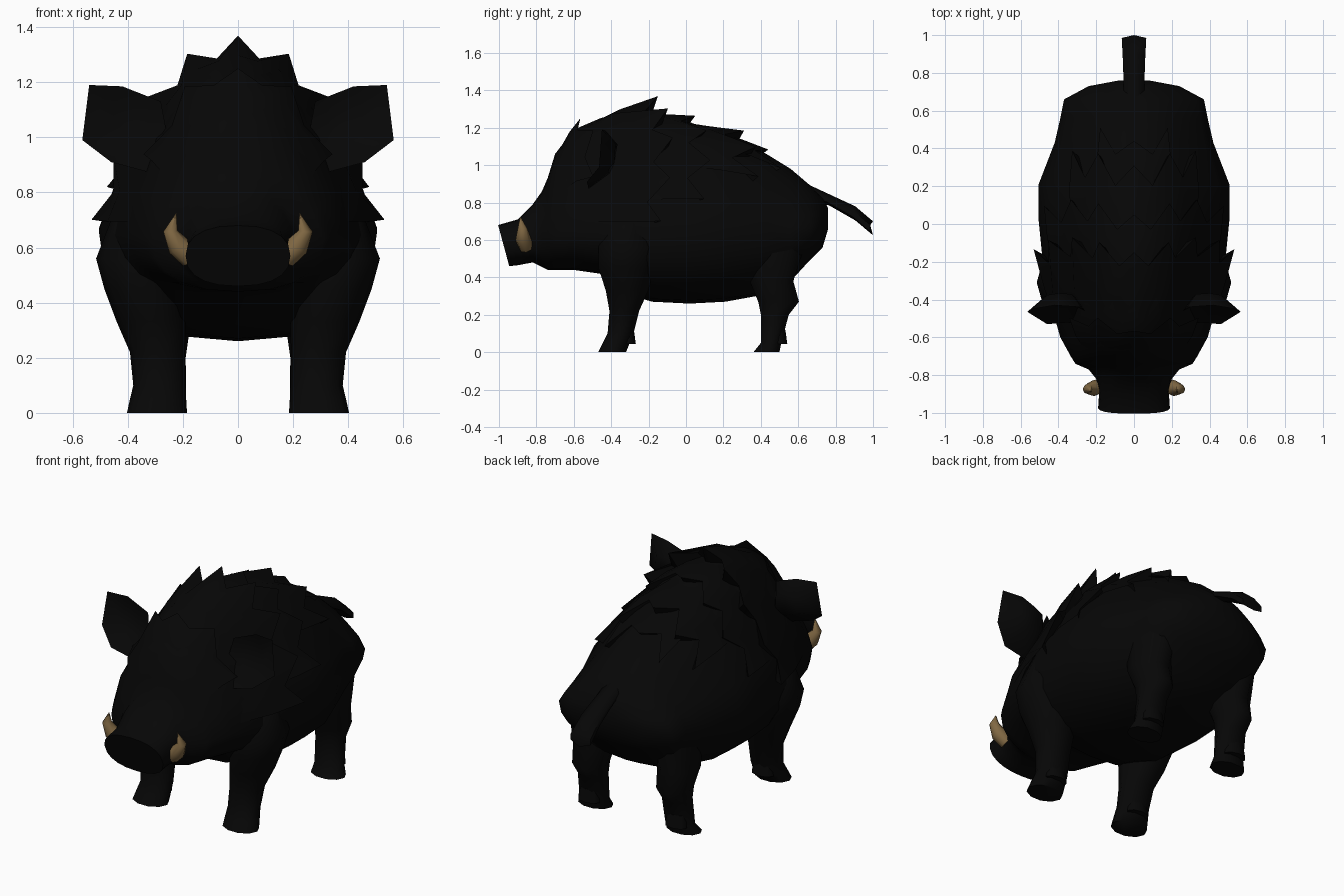
import bpy, bmesh, math
from mathutils import Vector

cube = bpy.data.objects.get("Cube")
if cube:
    bpy.data.objects.remove(cube, do_unlink=True)


def material(name, rgb):
    m = bpy.data.materials.new(name)
    m.use_nodes = True
    m.diffuse_color = (*rgb, 1)
    bsdf = m.node_tree.nodes["Principled BSDF"]
    bsdf.inputs["Base Color"].default_value = (*rgb, 1)
    bsdf.inputs["Roughness"].default_value = 0.9
    return m


FUR = material("black fur", (0.002, 0.002, 0.002))
IVORY = material("tusk ivory", (0.22, 0.14, 0.057))


def loft(name, rings, mat, closed=True, caps=True):
    """Skin a list of equal-length point rings."""
    bm = bmesh.new()
    rows = [[bm.verts.new(p) for p in ring] for ring in rings]
    n = len(rows[0])
    for a, b in zip(rows, rows[1:]):
        for i in range(n if closed else n - 1):
            j = (i + 1) % n
            bm.faces.new((a[i], a[j], b[j], b[i]))
    if caps:
        bm.faces.new(rows[0])
        bm.faces.new(rows[-1])
    bmesh.ops.remove_doubles(bm, verts=bm.verts, dist=0.0005)
    bmesh.ops.recalc_face_normals(bm, faces=bm.faces)
    me = bpy.data.meshes.new(name)
    bm.to_mesh(me)
    bm.free()
    me.materials.append(mat)
    ob = bpy.data.objects.new(name, me)
    bpy.context.collection.objects.link(ob)
    me.shade_smooth()
    me.set_sharp_from_angle(angle=math.radians(70))
    return ob


def power(v, e):
    return math.copysign(abs(v) ** e, v)


# Body and head sections: y, bottom, top, height of widest point, half width
SECTIONS = [
    (-0.97, 0.46, 0.68, 0.57, 0.19), (-0.90, 0.465, 0.71, 0.58, 0.185),
    (-0.82, 0.48, 0.79, 0.6, 0.2), (-0.77, 0.455, 0.86, 0.62, 0.24),
    (-0.74, 0.44, 0.93, 0.63, 0.31), (-0.70, 0.44, 1.06, 0.64, 0.335),
    (-0.60, 0.44, 1.19, 0.65, 0.39), (-0.46, 0.42, 1.25, 0.65, 0.43),
    (-0.36, 0.32, 1.28, 0.64, 0.46), (-0.18, 0.27, 1.27, 0.64, 0.485),
    (0.02, 0.26, 1.23, 0.66, 0.505), (0.21, 0.27, 1.16, 0.67, 0.505),
    (0.43, 0.31, 1.06, 0.66, 0.42), (0.56, 0.38, 0.98, 0.66, 0.39),
    (0.66, 0.49, 0.895, 0.67, 0.37), (0.73, 0.56, 0.83, 0.7, 0.24),
    (0.76, 0.66, 0.77, 0.71, 0.08)]


def skin(y, a):
    """Point on the hide at depth y, angle a from the spine."""
    y = min(max(y, SECTIONS[0][0]), SECTIONS[-1][0])
    for p, q in zip(SECTIONS, SECTIONS[1:]):
        if p[0] <= y <= q[0]:
            t = (y - p[0]) / (q[0] - p[0])
            _, low, top, mid, w = (u + (v - u) * t for u, v in zip(p, q))
            break
    c, s = math.cos(a), math.sin(a)
    upper = c > 0 and y > -0.79
    e = 1.1 if upper else 0.85
    if upper:                            # slope in above the shoulders
        w *= 1 - 0.16 * math.sin(2 * a) ** 2
    z = mid + power(c, e) * ((top - mid) if c > 0 else (mid - low))
    return Vector((w * power(s, e), y, z))


rings = [[skin(s[0], 2 * math.pi * k / 20) for k in range(20)] for s in SECTIONS]
for p in rings[0]:                       # tilted snout disc
    p.y += 0.025 - 0.27 * (p.z - 0.46)
loft("body_and_head", rings, FUR)


def mane(name, front, tip, notch, span, count, lift):
    """Collar of fur with a jagged, raised rear edge."""
    rows = [[], [], [], []]
    for k in range(-count, count + 1):
        a = math.radians(span) * k / count
        end = tip if k % 2 == 0 else notch
        end += 0.08 * abs(math.sin(2 * a))
        rise = lift * (0.4 + 0.6 * math.cos(a)) * (1 if k % 2 == 0 else 0.25)
        out = Vector((math.sin(a), 0, math.cos(a)))
        for row, y, off in zip(rows, (front, (front + end) / 2, end, end - 0.04),
                               (-0.01, 0.018, rise, -0.02)):
            row.append(skin(y, a) + out * off)
    loft(name, rows, FUR, closed=False, caps=False)


mane("forehead_tuft", -0.68, -0.565, -0.62, 60, 4, 0.045)
mane("neck_mane", -0.56, -0.15, -0.25, 84, 8, 0.105)
mane("shoulder_mane", -0.25, 0.05, -0.06, 72, 6, 0.045)
mane("back_mane", -0.05, 0.31, 0.17, 52, 4, 0.07)
mane("rump_mane", 0.15, 0.44, 0.33, 30, 2, 0.03)


def oval(c, rx, ry, n=10):
    return [Vector((c[0] + rx * math.cos(2 * math.pi * k / n),
                    c[1] + ry * math.sin(2 * math.pi * k / n) * 1.04, c[2]))
            for k in range(n)]


# Leg rings: z, centre x, front y, back y, half width
FRONT_LEG = [(0, 0.295, -0.47, -0.32, 0.108), (0.05, 0.29, -0.445, -0.30, 0.102),
             (0.1, 0.285, -0.42, -0.28, 0.095), (0.22, 0.292, -0.41, -0.25, 0.1),
             (0.33, 0.315, -0.43, -0.2, 0.125), (0.45, 0.345, -0.47, -0.17, 0.14),
             (0.56, 0.37, -0.47, -0.15, 0.145), (0.78, 0.33, -0.42, -0.18, 0.1)]
HIND_LEG = [(0, 0.29, 0.36, 0.5, 0.105), (0.05, 0.28, 0.4, 0.51, 0.092),
            (0.2, 0.275, 0.4, 0.55, 0.085), (0.27, 0.275, 0.385, 0.605, 0.095),
            (0.38, 0.275, 0.34, 0.575, 0.115), (0.55, 0.27, 0.3, 0.63, 0.12),
            (0.7, 0.26, 0.35, 0.6, 0.1)]


def tube(name, path, radii, mat, n=8):
    """Tapered round tube through a short path."""
    pts = [Vector(p) for p in path]
    rings = []
    for i, p in enumerate(pts):
        d = (pts[min(i + 1, len(pts) - 1)] - pts[max(i - 1, 0)]).normalized()
        u = d.cross(Vector((0, 1, 0))).normalized()
        v = d.cross(u)
        rings.append([p + radii[i] * (u * math.cos(2 * math.pi * k / n)
                                      + v * math.sin(2 * math.pi * k / n))
                      for k in range(n)])
    return loft(name, rings, mat)


for side, s in (("left", 1), ("right", -1)):
    # Legs with a low heel bump behind each hoof
    for part, leg in (("front", FRONT_LEG), ("hind", HIND_LEG)):
        loft(f"{part}_leg_{side}",
             [oval((s * x, (f + b) / 2, z), w, (b - f) / 2) for z, x, f, b, w in leg], FUR)
        back = leg[1][3]
        loft(f"{part}_heel_{side}",
             [oval((s * 0.285, back - 0.01, 0.045), 0.07, 0.04, 8),
              oval((s * 0.285, back - 0.015, 0.12), 0.06, 0.035, 8)], FUR)

    # Cupped ear: hollow front, thin rim, bulging back
    rim = [(0.25, -0.47, 0.97), (0.33, -0.52, 0.875), (0.46, -0.53, 0.91),
           (0.565, -0.465, 0.99), (0.54, -0.45, 1.19), (0.42, -0.43, 1.185),
           (0.28, -0.44, 1.13)]
    rim = [Vector((s * x, y, z)) for x, y, z in rim]
    mid = sum(rim, Vector()) / len(rim) - Vector((s * 0.03, 0, 0))
    hollow = [p.lerp(mid, 0.55) + Vector((0, 0.045, 0)) for p in rim]
    bulge = [p.lerp(mid, 0.5) + Vector((0, 0.085, 0)) for p in rim]
    loft(f"ear_{side}", [hollow, rim, bulge], FUR)

    # Upward curving tusk
    tube(f"tusk_{side}", [(s * 0.172, -0.855, 0.56), (s * 0.215, -0.87, 0.605),
                          (s * 0.245, -0.875, 0.66), (s * 0.224, -0.885, 0.725)],
         (0.038, 0.042, 0.026, 0.001), IVORY)

# Flat, drooping tail: y, top, bottom, half width
TAIL = [(0.62, 0.91, 0.82, 0.055), (0.76, 0.845, 0.785, 0.055),
        (0.9, 0.78, 0.705, 0.06), (0.995, 0.7, 0.625, 0.065)]
loft("tail", [[Vector((x * w, y + (0.005 if x == 0 else -0.01), z))
               for x, z in ((0, t), (1, t - 0.02), (1, b + 0.02),
                            (0, b), (-1, b + 0.02), (-1, t - 0.02))]
              for y, t, b, w in TAIL], FUR)
